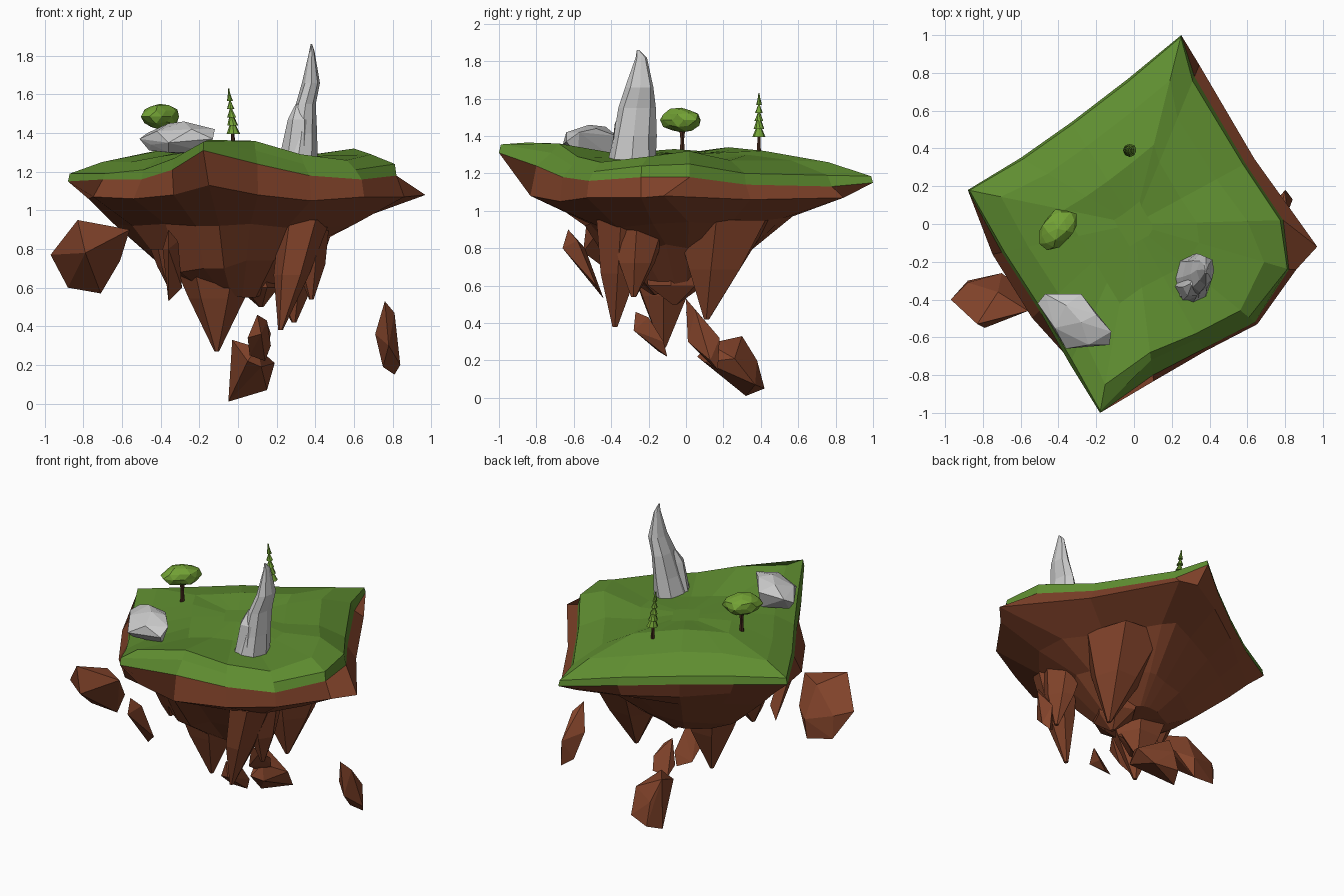
import bpy, bmesh, math, random
from mathutils import Vector, Matrix

random.seed(4)

def material(name, rgb):
    m = bpy.data.materials.new(name)
    m.diffuse_color = (*rgb, 1)
    return m

GRASS = material("grass", (0.115, 0.27, 0.03))
EARTH = material("earth", (0.23, 0.058, 0.024))
LEAF = material("leaf", (0.17, 0.36, 0.035))
BARK = material("bark", (0.06, 0.022, 0.012))

def finish(name, bm, mat=None):
    bmesh.ops.recalc_face_normals(bm, faces=bm.faces[:])
    me = bpy.data.meshes.new(name)
    bm.to_mesh(me)
    bm.free()
    if mat:
        me.materials.append(mat)
    ob = bpy.data.objects.new(name, me)
    bpy.context.collection.objects.link(ob)
    return ob

def loft(name, rings, mat=None):
    """Skin a stack of equal-length rings and close both ends."""
    bm = bmesh.new()
    vs = [[bm.verts.new(p) for p in r] for r in rings]
    n = len(rings[0])
    for a, b in zip(vs, vs[1:]):
        for i in range(n):
            j = (i + 1) % n
            bm.faces.new((a[i], a[j], b[j], b[i]))
    for r in (vs[0], vs[-1]):
        c = bm.verts.new(sum((v.co for v in r), Vector()) / n)
        for i in range(n):
            bm.faces.new((c, r[i], r[(i + 1) % n]))
    return finish(name, bm, mat)

def hull(name, pts, mat=None):
    bm = bmesh.new()
    for p in pts:
        bm.verts.new(p)
    out = bmesh.ops.convex_hull(bm, input=bm.verts[:])
    loose = {g for g in out["geom_interior"] if isinstance(g, bmesh.types.BMVert)}
    bmesh.ops.delete(bm, geom=list(loose), context='VERTS')
    return finish(name, bm, mat)

def oval(cx, cy, z, rx, ry, n=7, jit=0.0, turn=0.0):
    out = []
    for i in range(n):
        a = 2 * math.pi * i / n + turn
        k = 1 + random.uniform(-jit, jit)
        out.append((cx + rx * k * math.cos(a), cy + ry * k * math.sin(a), z))
    return out

def lump(name, loc, size, rot, mat=None, sub=2, jit=0.1):
    bm = bmesh.new()
    bmesh.ops.create_icosphere(bm, subdivisions=sub, radius=1)
    m = Matrix.Translation(loc) @ Matrix.Rotation(rot, 4, 'Z') @ Matrix.Diagonal((*size, 1))
    for v in bm.verts:
        v.co = m @ (v.co * random.uniform(1 - jit, 1 + jit))
    return finish(name, bm, mat)

# Rim outline where turf meets earth, counter-clockwise from the back corner
RIM = [(0.25, 1.0, 1.15), (-0.03, 0.77, 1.14), (-0.33, 0.54, 1.14), (-0.6, 0.35, 1.14),
       (-0.88, 0.18, 1.15), (-0.7, -0.15, 1.16), (-0.5, -0.46, 1.16), (-0.34, -0.74, 1.21),
       (-0.18, -1.0, 1.31), (0.1, -0.8, 1.24), (0.37, -0.66, 1.18), (0.64, -0.52, 1.16),
       (0.82, -0.24, 1.18), (0.79, 0.02, 1.18), (0.59, 0.32, 1.14), (0.32, 0.78, 1.13)]

def ring(scales, zs):
    return [(x * s, y * s, z) for (x, y, _), s, z in zip(RIM, scales, zs)]

# Turf: sloped lip, then uneven inner rings
lip = ring([.99, .98, .98, .98, .99, .98, .98, .97, .99, .9, .92, .95, .99, .98, .98, .97],
           [1.185, 1.19, 1.19, 1.19, 1.19, 1.19, 1.21, 1.27, 1.355, 1.31, 1.24, 1.21, 1.24, 1.25, 1.2, 1.19])
outer = ring([.76, .76, .76, .76, .8, .8, .8, .8, .85, .85, .88, .88, .84, .76, .74, .72],
             [1.26, 1.27, 1.29, 1.28, 1.25, 1.25, 1.28, 1.3, 1.365, 1.36, 1.29, 1.26, 1.29, 1.32, 1.27, 1.27])
inner = ring([.42] * 16, [1.32, 1.33, 1.34, 1.33, 1.32, 1.33, 1.32, 1.31, 1.3, 1.3, 1.29,
                          1.28, 1.28, 1.28, 1.27, 1.3])
core = ring([.12] * 16, [1.31] * 16)
loft("turf", [RIM, lip, outer, inner, core], GRASS)

# Earth underside narrowing in steps
ledge = ring([.86, .95, .98, .93, .88, 1.07, 1.08, .98, .84, 1.04, 1.02, 1.02, 1.0, 1.0, 1.08, 1.08],
             [1.08, 1.06, 1.05, 1.06, 1.06, 1.07, 1.06, 1.08, 1.13, 1.08, 1.05, 1.07, 1.08, 1.08, 1.06, 1.07])
ledge[12], ledge[13] = (0.86, -0.24, 1.07), (0.97, -0.12, 1.08)
belly = ring([.57, .66, .75, .76, .73, .78, .75, .64, .54, .64, .68, .7, .74, .74, .74, .66],
             [.97, .95, .93, .94, .93, .92, .93, .92, .92, .93, .91, .91, .93, .94, .93, .96])
waist = ring([.3, .36, .46, .46, .46, .55, .6, .52, .4, .44, .5, .45, .45, .45, .46, .38],
             [.75, .74, .73, .72, .72, .71, .68, .7, .7, .74, .74, .78, .82, .8, .77, .75])
foot = ring([.13, .18, .24, .25, .26, .3, .36, .3, .2, .22, .25, .22, .24, .24, .2, .15],
            [.62, .62, .62, .62, .63, .62, .59, .6, .56, .55, .55, .57, .6, .62, .62, .62])
loft("earth_body", [RIM, ledge, belly, waist, foot], EARTH)

# Hanging spikes: base centre, base radii, tip, mid-height swell
SPIKES = [((-0.13, -0.12, .82), .26, .25, (-0.11, -0.12, .27), .55),
          ((0.34, -0.34, .95), .13, .15, (0.22, -0.38, .38), .72),
          ((0.36, -0.25, .9), .11, .15, (0.38, -0.28, .54), .7),
          ((0.25, 0.2, .95), .27, .28, (0.29, 0.11, .42), .55),
          ((0.1, -0.05, .7), .13, .17, (0.12, -0.06, .5), .85),
          ((-0.33, -0.2, .8), .13, .14, (-0.36, -0.2, .62), .6)]
for i, ((x, y, z), rx, ry, t, k) in enumerate(SPIKES):
    mid = Vector((x, y, z)) * 0.5 + Vector(t) * 0.5
    loft(f"earth_spike_{i + 1}", [oval(x, y, z, rx, ry, 6, .08, i),
         oval(mid.x, mid.y, mid.z, rx * k, ry * k, 6, .1, i), oval(*t, .012, .015, 6, 0, i)], EARTH)

# Floating fragments
FRAGMENTS = {
    "fragment_left": [(-.97, -.4, .77), (-.83, -.53, .95), (-.56, -.46, .9), (-.79, -.55, .78),
                      (-.71, -.27, .57), (-.88, -.3, .6), (-.61, -.33, .74), (-.7, -.26, .7),
                      (-.88, -.31, .75), (-.72, -.36, .9)],
    "fragment_front": [(-.36, -.63, .9), (-.39, -.54, .8), (-.36, -.44, .53), (-.29, -.48, .6),
                       (-.31, -.58, .84), (-.36, -.66, .8)],
    "fragment_low": [(-.05, .32, .01), (.0, .42, .05), (.15, .37, .07), (.19, .26, .21), (.06, .2, .3),
                     (-.03, .3, .33), (.05, .06, .22), (.0, .38, .2), (.12, .1, .19), (.1, .12, .29)],
    "fragment_upper": [(.1, .0, .46), (.15, .02, .42), (.17, .1, .36), (.15, .14, .28),
                       (.06, .11, .25), (.06, .03, .3)],
    "fragment_middle": [(.1, -.27, .46), (.15, -.2, .43), (.17, -.12, .3), (.14, -.1, .22),
                        (.06, -.15, .25), (.05, -.25, .34), (.12, -.28, .36)],
    "fragment_right": [(.76, .0, .53), (.81, .05, .47), (.84, .13, .2), (.81, .17, .15), (.75, .12, .19),
                       (.71, .06, .36), (.78, .01, .3), (.8, .18, .32)],
}
for name, pts in FRAGMENTS.items():
    hull(name, pts, EARTH)

# Tall leaning stone with a shorter stone against it
loft("standing_stone", [oval(.31, -.29, 1.26, .1, .135, 8, .06), oval(.33, -.28, 1.4, .076, .115, 8, .08),
     oval(.35, -.265, 1.55, .054, .1, 8, .06), oval(.38, -.245, 1.66, .046, .075, 8, .08),
     oval(.382, -.24, 1.82, .014, .03, 8, .05), oval(.38, -.257, 1.86, .004, .006, 8)])
loft("side_stone", [oval(.3, -.33, 1.26, .085, .085, 6, .05), oval(.315, -.335, 1.47, .06, .05, 6, .05),
     oval(.31, -.315, 1.55, .012, .012, 6)])

# Boulder on the front left edge
hull("boulder", [(-.51, -.42, 1.37), (-.47, -.37, 1.4), (-.28, -.37, 1.4), (-.2, -.48, 1.44),
     (-.12, -.57, 1.42), (-.13, -.64, 1.37), (-.36, -.66, 1.35), (-.42, -.55, 1.41),
     (-.28, -.52, 1.46), (-.36, -.43, 1.45), (-.24, -.64, 1.42), (-.36, -.6, 1.3),
     (-.46, -.44, 1.31), (-.28, -.4, 1.29), (-.16, -.58, 1.3), (-.45, -.5, 1.34)])

# Broadleaf tree
loft("tree_trunk", [oval(-.4, -.02, 1.29, .016, .016, 6), oval(-.4, -.02, 1.38, .011, .011, 6),
                    oval(-.4, -.02, 1.45, .02, .02, 6)], BARK)
lump("tree_crown", (-.405, -.025, 1.485), (.12, .085, .066), .9, LEAF, 2, .1)

# Slightly leaning conifer
loft("conifer_trunk", [oval(-.025, .39, 1.3, .012, .012, 6), oval(-.028, .39, 1.42, .009, .009, 6)], BARK)
for i in range(5):
    z, r, x = 1.395 + i * .043, .035 - i * .005, -.022 - i * .005
    loft(f"conifer_tier_{i + 1}", [oval(x, .39, z, r, r, 8, .06, i),
         oval(x - .007, .39, z + .063, r * .25, r * .25, 8)], LEAF)
